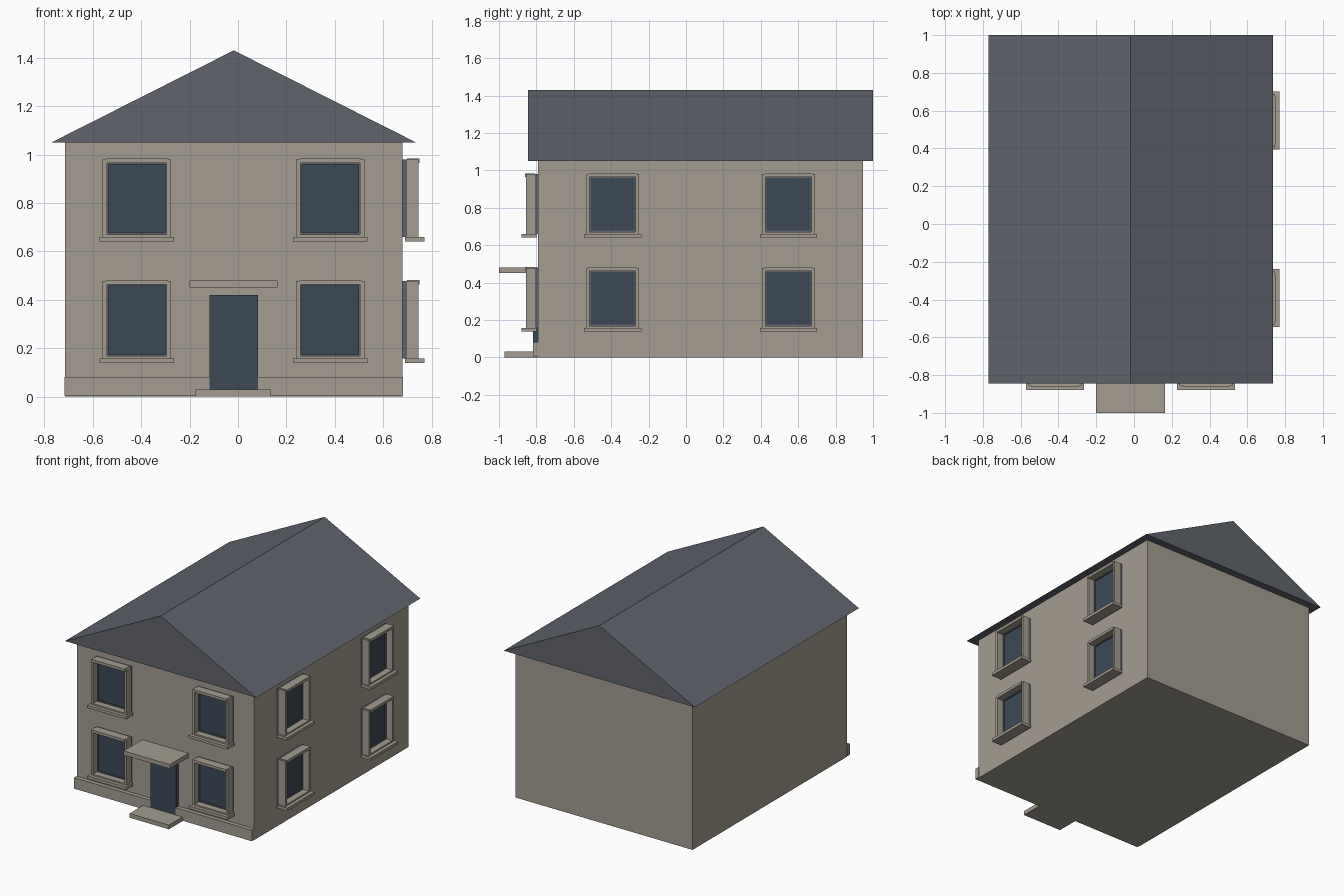
import bpy

if "Cube" in bpy.data.objects:
    bpy.data.objects.remove(bpy.data.objects["Cube"])


def material(name, rgb):
    m = bpy.data.materials.new(name)
    m.diffuse_color = (*rgb, 1)
    m.use_nodes = True
    m.node_tree.nodes["Principled BSDF"].inputs["Base Color"].default_value = m.diffuse_color
    return m


STONE = material("warm stone", (0.37, 0.335, 0.28))
SLATE = material("slate grey", (0.115, 0.127, 0.15))
GLASS = material("dark blue", (0.045, 0.066, 0.093))


def mesh_object(name, verts, faces, mat):
    me = bpy.data.meshes.new(name)
    me.from_pydata(verts, [], faces)
    me.materials.append(mat)
    ob = bpy.data.objects.new(name, me)
    bpy.context.collection.objects.link(ob)
    return ob


BOX_FACES = [(0, 1, 3, 2), (4, 6, 7, 5), (0, 4, 5, 1), (2, 3, 7, 6), (0, 2, 6, 4), (1, 5, 7, 3)]


def box(name, x, y, z, mat):
    verts = [(a, b, c) for a in sorted(x) for b in sorted(y) for c in sorted(z)]
    return mesh_object(name, verts, BOX_FACES, mat)


# Walls and plinth, which is interrupted by the doorway
X0, X1, Y0, Y1, EAVES = -0.715, 0.68, -0.79, 0.947, 1.05
box("walls", (X0, X1), (Y0, Y1), (0, EAVES), STONE)
box("plinth_left", (X0 - 0.002, -0.117), (-0.819, -0.785), (0.004, 0.082), STONE)
box("plinth_right", (0.083, X1 + 0.002), (-0.819, -0.785), (0.004, 0.082), STONE)

# Solid gable roof
profile = [(-0.77, EAVES), (0.735, EAVES), (-0.0175, 1.43)]
verts = [(x, y, z) for y in (-0.845, 1.0) for x, z in profile]
mesh_object("roof", verts, [(0, 1, 2), (5, 4, 3), (0, 3, 4, 1), (1, 4, 5, 2), (2, 5, 3, 0)], SLATE)

# Entrance
box("door", (-0.117, 0.083), (-0.817, -0.785), (0.03, 0.42), GLASS)
box("door_step", (-0.175, 0.135), (-0.97, -0.785), (0, 0.03), STONE)
box("door_canopy", (-0.2, 0.163), (-1.0, -0.785), (0.45, 0.48), STONE)


def window(side, centre, base):
    """Window whose sill underside is at base; u runs along the wall, d outwards."""
    def part(name, u, d, z, mat):
        u = (centre + u[0], centre + u[1])
        z = (base + z[0], base + z[1])
        if side == "front":
            box(f"{side}_{name}", u, (Y0 - d[0], Y0 - d[1]), z, mat)
        else:
            box(f"{side}_{name}", (X1 + d[0], X1 + d[1]), u, z, mat)

    part("glass", (-0.13, 0.13), (0, 0.012), (0.025, 0.33), GLASS)
    # Slate sash ring against the wall
    for s in (-1, 1):
        part("sash_stile", (s * 0.117, s * 0.138), (0, 0.02), (0.02, 0.34), SLATE)
        part("jamb", (s * 0.123, s * 0.141), (0.018, 0.066), (0.02, 0.34), STONE)
    part("sash_bottom", (-0.117, 0.117), (0, 0.02), (0.02, 0.037), SLATE)
    part("sash_top", (-0.117, 0.117), (0, 0.02), (0.319, 0.34), SLATE)
    # Stone surround
    part("window_head", (-0.128, 0.128), (0.018, 0.07), (0.325, 0.344), STONE)
    part("window_bottom", (-0.123, 0.123), (0.018, 0.066), (0.02, 0.03), STONE)
    part("window_sill", (-0.153, 0.153), (0.01, 0.09), (0, 0.02), STONE)


for base in (0.138, 0.64):
    for c in (-0.418, 0.381):
        window("front", c, base)
    for c in (-0.392, 0.548):
        window("right", c, base)
